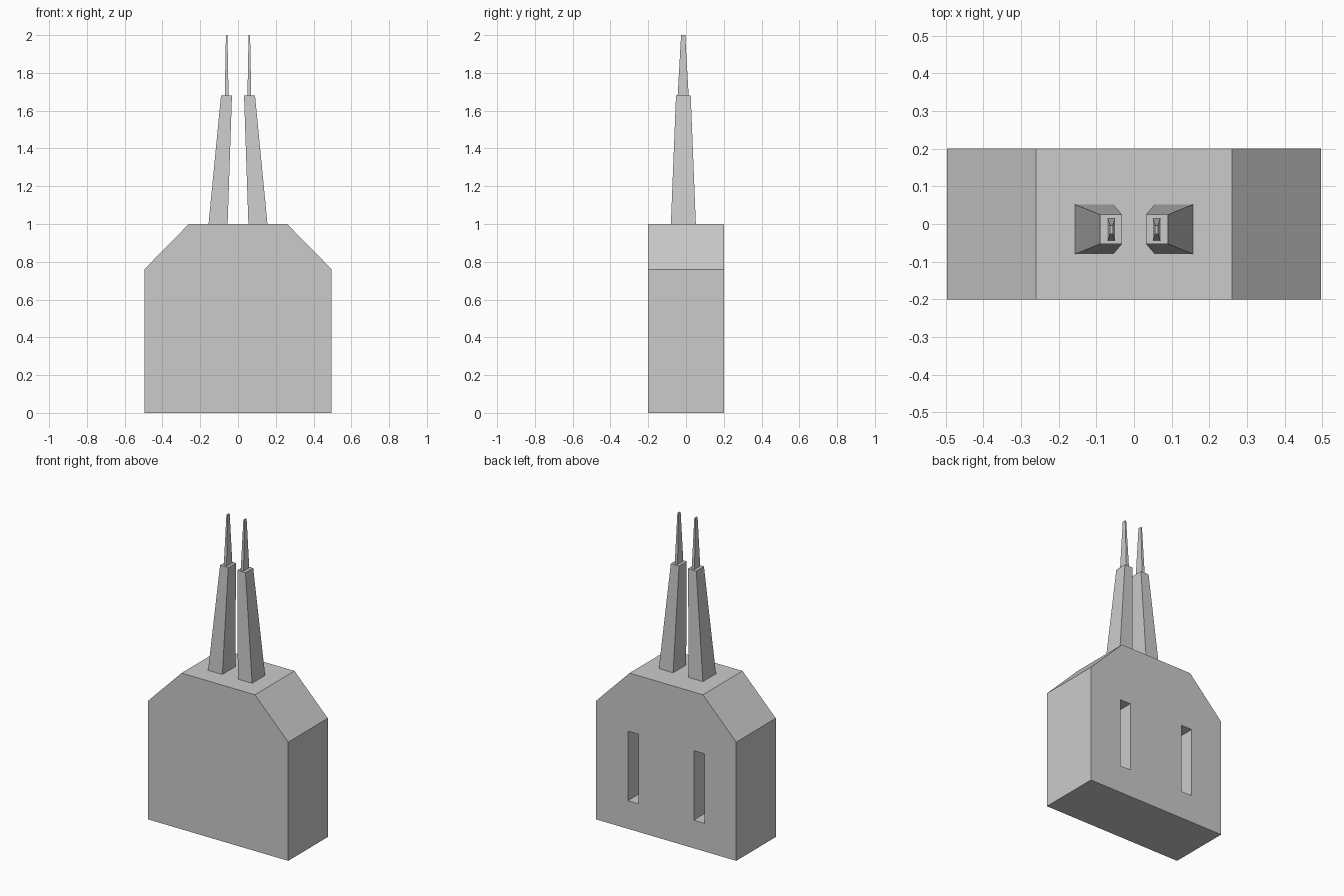
import bpy

if "Cube" in bpy.data.objects:
    bpy.data.objects.remove(bpy.data.objects["Cube"])


def loft(name, rings):
    """Closed solid through a stack of matching point rings."""
    n = len(rings[0])
    verts = [p for ring in rings for p in ring]
    faces = [tuple(reversed(range(n))),
             tuple(range(len(verts) - n, len(verts)))]
    for r in range(len(rings) - 1):
        a, b = r * n, (r + 1) * n
        faces += [(a + i, a + (i + 1) % n, b + (i + 1) % n, b + i)
                  for i in range(n)]
    mesh = bpy.data.meshes.new(name)
    mesh.from_pydata(verts, [], faces)
    obj = bpy.data.objects.new(name, mesh)
    bpy.context.collection.objects.link(obj)
    return obj


def rect(x0, x1, y0, y1, z):
    return [(x0, y0, z), (x1, y0, z), (x1, y1, z), (x0, y1, z)]


def mirror(obj):
    mod = obj.modifiers.new("mirror", 'MIRROR')
    mod.use_axis[0] = True


# Body: block with chamfered top corners, extruded front to back
profile = [(0.496, 0), (0.496, 0.76), (0.26, 1.0),
           (-0.26, 1.0), (-0.496, 0.76), (-0.496, 0)]
body = loft("body", [[(x, y, z) for x, z in profile] for y in (0.2, -0.2)])

# Two upright slots cut into the back face
cutter = loft("slot_cutter", [rect(0.195, 0.272, 0.0, 0.3, 0.18),
                              rect(0.195, 0.272, 0.0, 0.3, 0.625)])
mirror(cutter)
cutter.hide_render = True
cutter.hide_set(True)
cut = body.modifiers.new("slots", 'BOOLEAN')
cut.operation = 'DIFFERENCE'
cut.solver = 'EXACT'
cut.object = cutter

# Tapered lower prongs
mirror(loft("prong", [rect(0.055, 0.156, -0.08, 0.052, 1.0),
                      rect(0.032, 0.09, -0.053, 0.025, 1.68)]))

# Thin tapered prong tips
mirror(loft("prong_tip", [rect(0.050, 0.070, -0.044, 0.014, 1.68),
                          rect(0.056, 0.064, -0.026, -0.004, 2.0)]))

# Orient every face outward
import bmesh
for obj in bpy.context.collection.objects:
    bm = bmesh.new()
    bm.from_mesh(obj.data)
    bmesh.ops.recalc_face_normals(bm, faces=bm.faces)
    bm.to_mesh(obj.data)
    bm.free()
